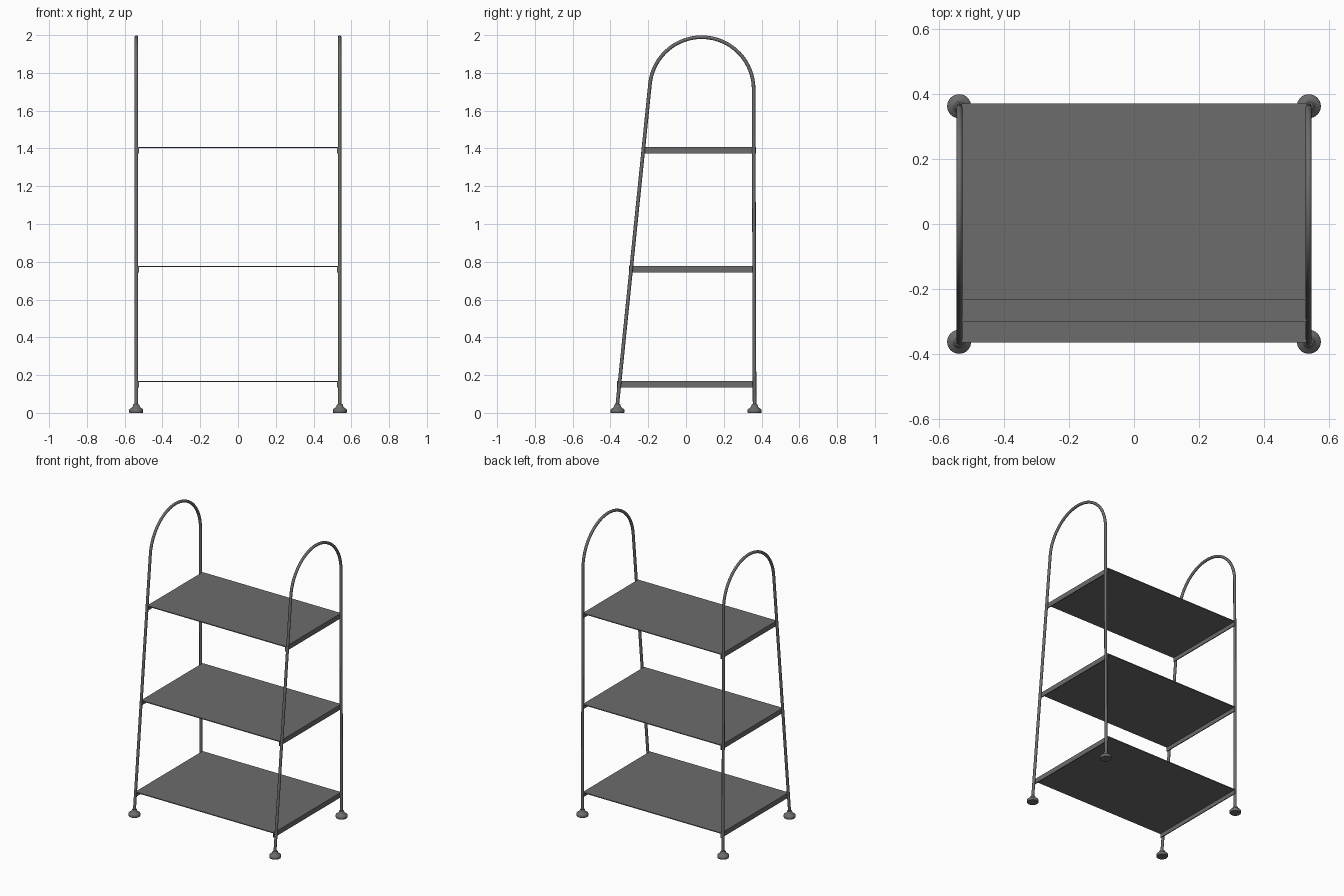
import bpy, bmesh, math
from mathutils import Vector

if "Cube" in bpy.data.objects:
    bpy.data.objects.remove(bpy.data.objects["Cube"])

grey = bpy.data.materials.new("dark_grey_metal")
grey.diffuse_color = (0.15, 0.15, 0.15, 1)
grey.use_nodes = True
grey.node_tree.nodes["Principled BSDF"].inputs["Base Color"].default_value = grey.diffuse_color


def finish(name, bm, smooth=False):
    bmesh.ops.recalc_face_normals(bm, faces=bm.faces)
    me = bpy.data.meshes.new(name)
    bm.to_mesh(me)
    bm.free()
    ob = bpy.data.objects.new(name, me)
    bpy.context.collection.objects.link(ob)
    me.materials.append(grey)
    if smooth:
        bpy.ops.object.select_all(action='DESELECT')
        ob.select_set(True)
        bpy.context.view_layer.objects.active = ob
        bpy.ops.object.shade_smooth_by_angle(angle=math.radians(40))
    return ob


def tube(name, x, path, r, sides=16):
    # sweep a circle along a path lying in the y-z plane
    bm = bmesh.new()
    pts = [Vector((x, y, z)) for y, z in path]
    rings = []
    for i, p in enumerate(pts):
        t = (pts[min(i + 1, len(pts) - 1)] - pts[max(i - 1, 0)]).normalized()
        u = Vector((1, 0, 0))
        v = t.cross(u)
        rings.append([bm.verts.new(p + r * (math.cos(a) * u + math.sin(a) * v))
                      for a in (2 * math.pi * k / sides for k in range(sides))])
    for a, b in zip(rings, rings[1:]):
        for k in range(sides):
            n = (k + 1) % sides
            bm.faces.new((a[k], a[n], b[n], b[k]))
    bm.faces.new(rings[0])
    bm.faces.new(rings[-1])
    return finish(name, bm, True)


def lathe(name, x, y, profile, sides=32):
    bm = bmesh.new()
    vs = [bm.verts.new((x + r, y, z)) for r, z in profile]
    es = [bm.edges.new(p) for p in zip(vs, vs[1:])]
    bmesh.ops.spin(bm, geom=vs + es, cent=(x, y, 0), axis=(0, 0, 1),
                   angle=2 * math.pi, steps=sides)
    bmesh.ops.remove_doubles(bm, verts=bm.verts, dist=1e-5)
    return finish(name, bm, True)


def extrude_y(name, outline, y0, y1):
    # extrude an x-z outline from y0 to y1
    bm = bmesh.new()
    f = bm.faces.new([bm.verts.new((x, y0, z)) for x, z in outline])
    g = bmesh.ops.extrude_face_region(bm, geom=[f])["geom"]
    bmesh.ops.translate(bm, vec=(0, y1 - y0, 0),
                        verts=[v for v in g if isinstance(v, bmesh.types.BMVert)])
    return finish(name, bm)


# Side frames: leaning front leg, round arch, upright back leg
R, CY, CZ = 0.275, 0.083, 1.714
arc = [(CY + R * math.cos(a), CZ + R * math.sin(a))
       for a in (math.radians(174 * k / 40) for k in range(41))]
path = [(0.363, 0.02)] + arc + [(-0.366, 0.02)]

# Rounded foot profile (radius, height)
foot = [(0, 0), (0.035, 0), (0.037, 0.003), (0.037, 0.017), (0.034, 0.021),
        (0.024, 0.027), (0.018, 0.034), (0.016, 0.043), (0.013, 0.046), (0, 0.046)]

for side, sx in (("left", -1), ("right", 1)):
    tube(side + "_frame_tube", sx * 0.538, path, 0.0095)
    for end, y in (("front", -0.363), ("back", 0.363)):
        lathe(f"{side}_{end}_foot", sx * 0.539, y, foot)

# Sheet shelves with folded-down ends
W, T, H = 0.531, 0.006, 0.034
for level, top, front in (("bottom", 0.169, -0.365), ("middle", 0.778, -0.302),
                          ("top", 1.408, -0.235)):
    outline = [(-W, top), (W, top), (W, top - H), (W - T, top - H), (W - T, top - T),
               (T - W, top - T), (T - W, top - H), (-W, top - H)]
    extrude_y(level + "_shelf", outline, front, 0.371)
